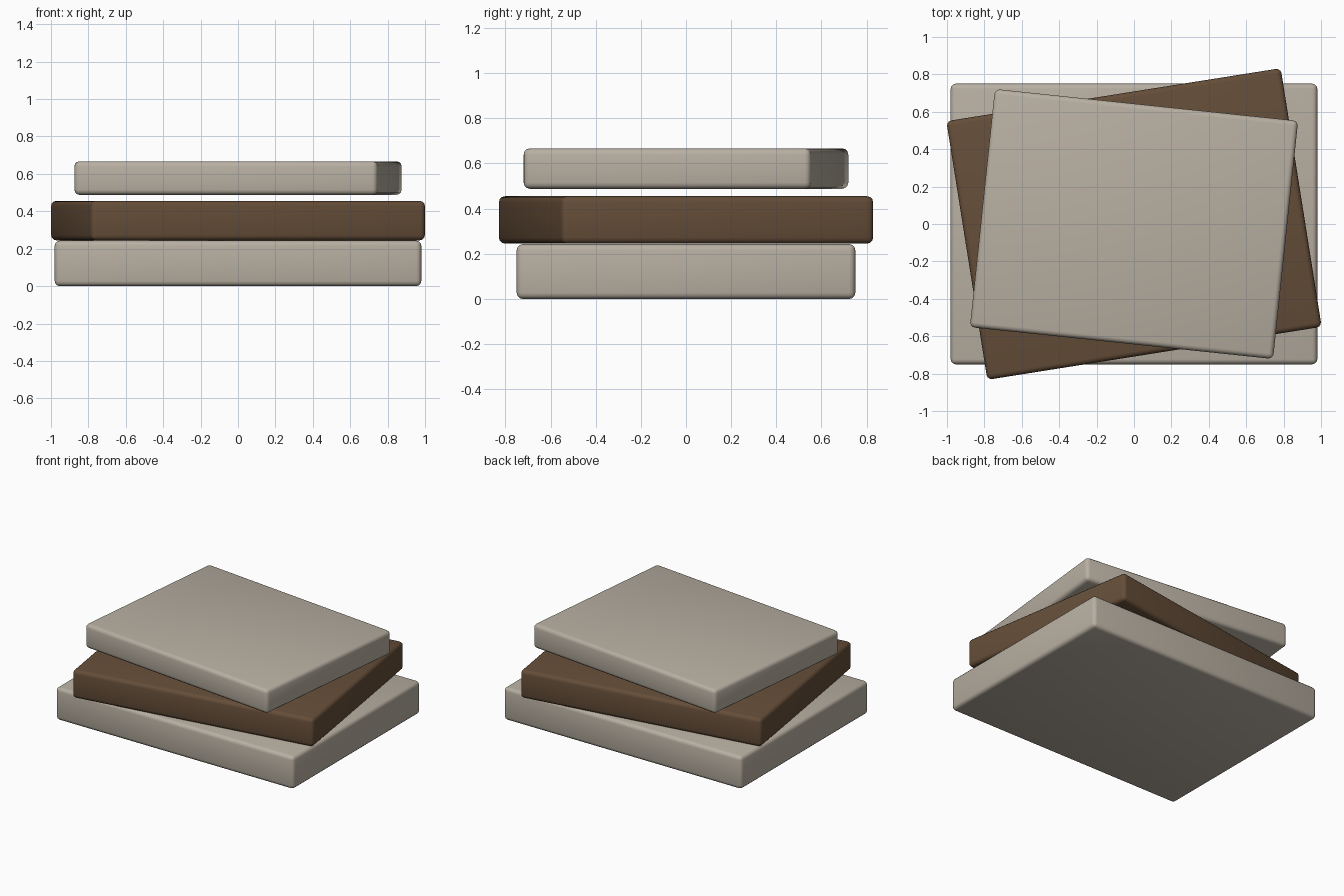
import bpy
from math import radians

if "Cube" in bpy.data.objects:
    bpy.data.objects.remove(bpy.data.objects["Cube"])


def material(name, color):
    mat = bpy.data.materials.new(name)
    mat.diffuse_color = color
    mat.use_nodes = True
    mat.node_tree.nodes["Principled BSDF"].inputs["Base Color"].default_value = mat.diffuse_color
    return mat


stone = material("pale_stone", (0.48, 0.43, 0.36, 1))
wood = material("brown_wood", (0.13, 0.075, 0.04, 1))


def slab(name, width, depth, z0, z1, angle, mat):
    bpy.ops.mesh.primitive_cube_add(size=1, location=(0, 0, (z0 + z1) / 2))
    ob = bpy.context.object
    ob.name = name
    ob.scale = (width, depth, z1 - z0)
    bpy.ops.object.transform_apply(location=False, rotation=False, scale=True)
    ob.rotation_euler.z = radians(angle)
    ob.data.materials.append(mat)
    # Soft rounded edges
    bevel = ob.modifiers.new("rounded_edges", 'BEVEL')
    bevel.width = 0.027
    bevel.segments = 3
    bpy.ops.object.modifier_apply(modifier=bevel.name)
    bpy.ops.object.shade_smooth_by_angle(angle=radians(35))
    return ob


# Three stacked slabs, each twisted about the vertical axis
slab("bottom_slab", 1.96, 1.50, 0.0, 0.243, 0, stone)
slab("middle_slab", 1.81, 1.40, 0.245, 0.455, 9, wood)
slab("top_slab", 1.63, 1.28, 0.488, 0.667, -6, stone)
